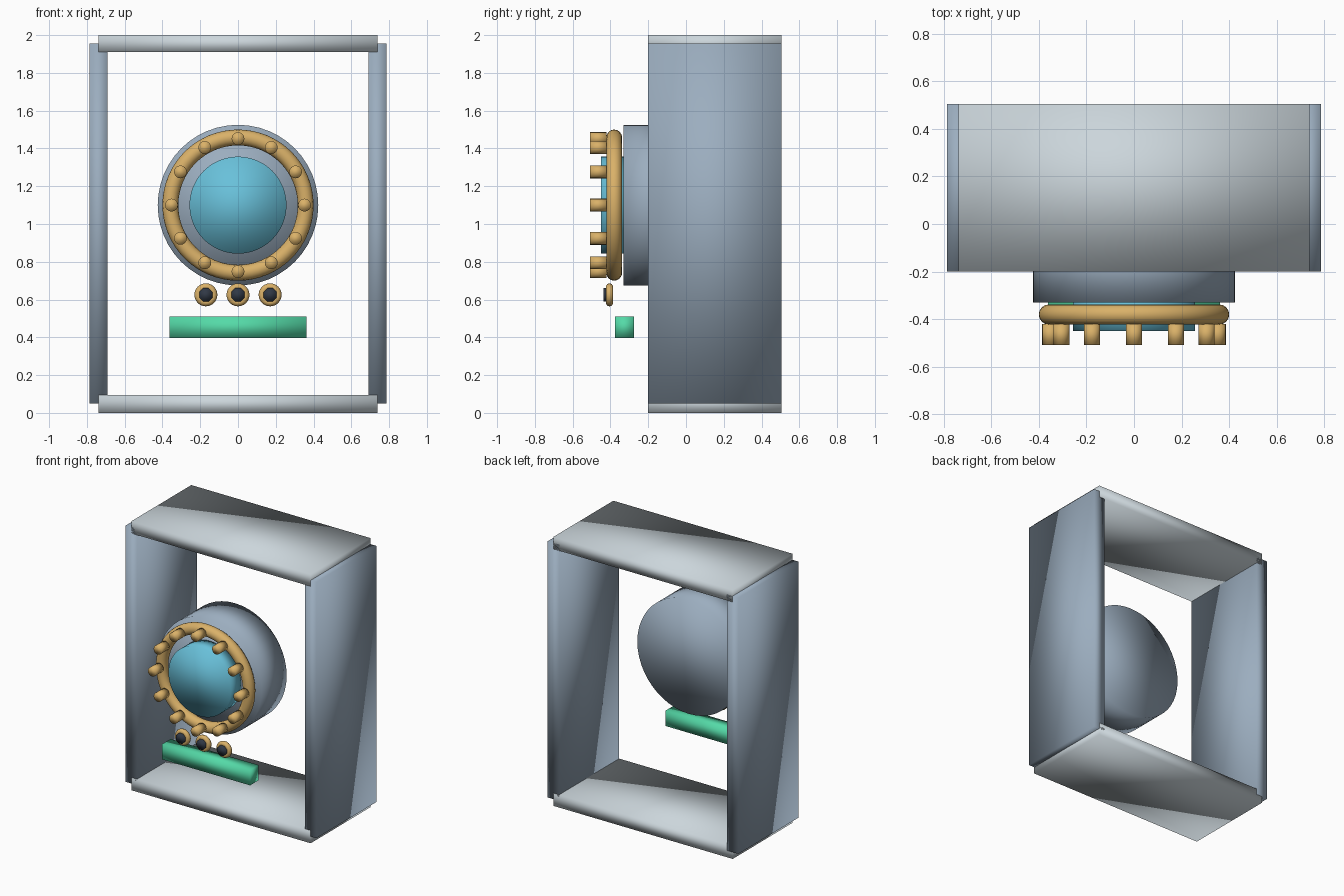
import bpy
from math import pi, sin, cos

cube = bpy.data.objects.get("Cube")
if cube:
    bpy.data.objects.remove(cube, do_unlink=True)


def material(name, colour):
    m = bpy.data.materials.new(name)
    m.use_nodes = True
    m.diffuse_color = (*colour, 1)
    m.node_tree.nodes["Principled BSDF"].inputs["Base Color"].default_value = (*colour, 1)
    return m


blue_grey = material("blue grey steel", (0.33, 0.42, 0.52))
pale_grey = material("pale grey steel", (0.60, 0.67, 0.71))
brass = material("brass", (0.70, 0.44, 0.14))
glass = material("cyan glass", (0.14, 0.53, 0.70))
green = material("green light", (0.09, 0.70, 0.39))
dark = material("dark slate", (0.03, 0.04, 0.06))


def finish(name, mat):
    obj = bpy.context.object
    obj.name = name
    obj.data.materials.append(mat)
    bpy.ops.object.shade_smooth()
    return obj


def box(name, mat, low, high):
    centre = [(a + b) / 2 for a, b in zip(low, high)]
    bpy.ops.mesh.primitive_cube_add(size=1, location=centre)
    bpy.context.object.scale = [b - a for a, b in zip(low, high)]
    bpy.ops.object.transform_apply(location=False, rotation=False, scale=True)
    return finish(name, mat)


def disc(name, mat, x, z, radius, front, back, sides):
    """Cylinder lying along y."""
    bpy.ops.mesh.primitive_cylinder_add(vertices=sides, radius=radius, depth=back - front,
                                        location=(x, (front + back) / 2, z),
                                        rotation=(pi / 2, 0, 0))
    return finish(name, mat)


def ring(name, mat, x, y, z, major, minor, steps, sides):
    bpy.ops.mesh.primitive_torus_add(major_radius=major, minor_radius=minor,
                                     major_segments=steps, minor_segments=sides,
                                     location=(x, y, z), rotation=(pi / 2, 0, 0))
    return finish(name, mat)


# Open rectangular frame
FRONT, BACK = -0.2, 0.505
box("top_beam", pale_grey, (-0.738, FRONT, 1.91), (0.738, BACK, 2))
box("bottom_beam", pale_grey, (-0.738, FRONT, 0), (0.738, BACK, 0.095))
box("left_post", blue_grey, (0.69, FRONT, 0.05), (0.785, BACK, 1.955))
box("right_post", blue_grey, (-0.785, FRONT, 0.05), (-0.69, BACK, 1.955))

# Round porthole with its clamping ring
MID = 1.1
disc("porthole_drum", blue_grey, 0, MID, 0.425, -0.33, -0.035, 48)
disc("porthole_glass", glass, 0, MID, 0.257, -0.45, -0.32, 48)
ring("porthole_ring", brass, 0, -0.38, MID, 0.358, 0.042, 64, 16)
for i in range(12):
    a = i * pi / 6
    disc(f"ring_bolt_{i + 1}", brass, 0.352 * cos(a), MID + 0.352 * sin(a),
         0.034, -0.508, -0.42, 16)

# Row of small dials
for side, x in (("right", -0.17), ("middle", 0), ("left", 0.17)):
    ring(f"{side}_dial_ring", brass, x, -0.405, 0.625, 0.041, 0.02, 24, 10)
    knob = disc(f"{side}_dial_centre", dark, x, 0.625, 0.038, -0.438, -0.39, 8)
    knob.rotation_euler.y = pi / 8

# Light strip
box("light_strip", green, (-0.362, -0.375, 0.397), (0.362, -0.275, 0.51))
